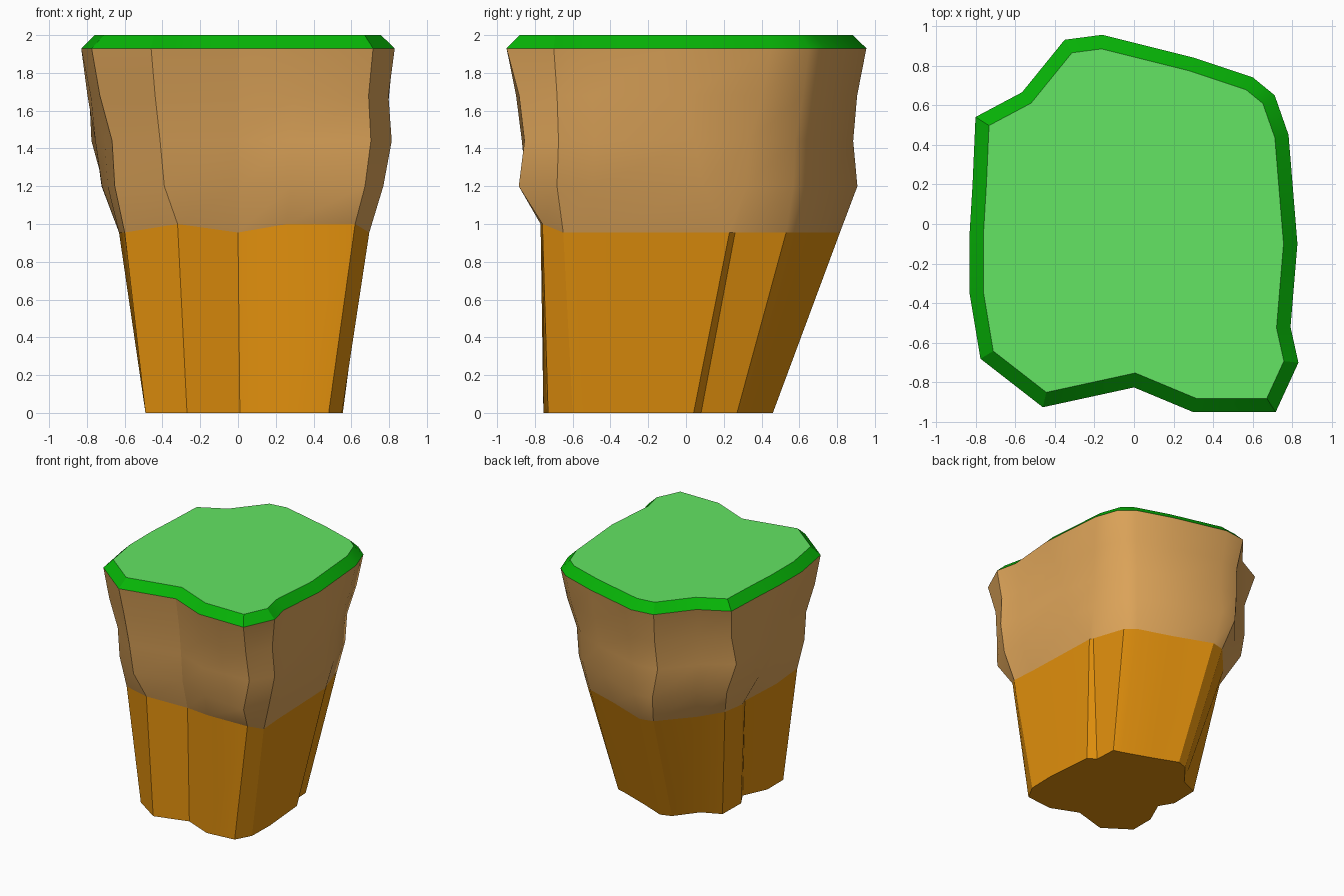
import bpy, bmesh, math
from mathutils import Vector

if "Cube" in bpy.data.objects:
    bpy.data.objects.remove(bpy.data.objects["Cube"])

# Outline columns, counter-clockwise from the front left:
# bottom x,y | waist x,y | top x,y
COLS = [
    (-.27, -.74, -.32, -.76, -.46, -.925), (.01, -.66, 0, -.67, 0, -.825),
    (.24, -.755, .26, -.77, .30, -.95), (.48, -.73, .62, -.76, .715, -.95),
    (.55, -.60, .695, -.65, .83, -.70), (.555, -.37, .68, -.45, .79, -.52),
    (.52, .04, .655, .23, .825, -.10), (.45, .08, .64, .26, .78, .45),
    (.44, .27, .55, .53, .71, .65), (.37, .29, .47, .60, .60, .74),
    (.12, .38, .19, .69, .30, .84), (-.08, .46, -.14, .815, -.16, .955),
    (-.17, .43, -.25, .79, -.35, .93), (-.31, .25, -.48, .53, -.565, .665),
    (-.465, .18, -.60, .34, -.80, .54), (-.47, -.06, -.63, .15, -.815, .20),
    (-.40, -.18, -.61, .09, -.83, -.05), (-.49, -.38, -.63, -.30, -.83, -.35),
    (-.49, -.59, -.60, -.62, -.775, -.68),
]
RIDGES = {0, 2, 3}                 # columns where the waist sits a little higher
STRONG = {3, 4, 5, 11, 12, 13, 14}  # columns that bulge out
WEAK = {7, 8, 9, 17, 18}           # columns that stay slim


def material(name, rgb):
    m = bpy.data.materials.new(name)
    m.diffuse_color = (*rgb, 1)
    m.use_nodes = True
    m.node_tree.nodes["Principled BSDF"].inputs["Base Color"].default_value = m.diffuse_color
    return m


orange = material("orange_earth", (.76, .28, .004))
tan = material("tan_rock", (.72, .37, .10))
rim_green = material("rim_green", (.002, .46, .002))
top_green = material("grass_green", (.125, .78, .125))


def inset(ring, dist, z):
    """Mitred inward offset of a counter-clockwise ring, raised to z."""
    out = []
    n = len(ring)
    for i, p in enumerate(ring):
        a = (p - ring[i - 1]).to_2d().normalized()
        b = (ring[(i + 1) % n] - p).to_2d().normalized()
        na, nb = Vector((-a.y, a.x)), Vector((-b.y, b.x))
        m = (na + nb) * (dist / (1 + na.dot(nb)))
        out.append(Vector((p.x + m.x, p.y + m.y, z)))
    return out


def loft(name, rings, mats, cap_bottom=False, cap_top=False, angle=30):
    """Skin stacked rings; a top cap takes the last material."""
    bm = bmesh.new()
    vs = [[bm.verts.new(p) for p in r] for r in rings]
    n = len(rings[0])
    for lo, hi in zip(vs, vs[1:]):
        for i in range(n):
            j = (i + 1) % n
            bm.faces.new((lo[i], lo[j], hi[j], hi[i]))
    if cap_bottom:
        bm.faces.new(vs[0][::-1])
    if cap_top:
        bm.faces.new(vs[-1]).material_index = len(mats) - 1
    me = bpy.data.meshes.new(name)
    bm.to_mesh(me)
    bm.free()
    for m in mats:
        me.materials.append(m)
    ob = bpy.data.objects.new(name, me)
    bpy.context.collection.objects.link(ob)
    bpy.ops.object.select_all(action='DESELECT')
    ob.select_set(True)
    bpy.context.view_layer.objects.active = ob
    bpy.ops.object.shade_smooth_by_angle(angle=math.radians(angle))
    return ob


bottom = [Vector((c[0], c[1], 0)) for c in COLS]
waist = [Vector((c[2], c[3], 1.0 if i in RIDGES else .955))
         for i, c in enumerate(COLS)]
top = [Vector((c[4], c[5], 1.93)) for c in COLS]


def between(z, strong, medium, weak):
    """Ring between waist and top; each factor is an (x, y) blend."""
    ring = []
    for i, (w, t) in enumerate(zip(waist, top)):
        fx, fy = strong if i in STRONG else weak if i in WEAK else medium
        ring.append(Vector((w.x + (t.x - w.x) * fx,
                            w.y + (t.y - w.y) * fy, z)))
    return ring


# Tapered lower earth
loft("lower_earth", [bottom, waist], [orange], cap_bottom=True, angle=28)

# Bulging upper rock
loft("upper_rock", [waist,
                    between(1.2, (.55, .66), (.50, .42), (.30, .32)),
                    between(1.44, (.88, .50), (.66, .55), (.38, .40)),
                    between(1.68, (.75, .65), (.85, .72), (.75, .75)),
                    top], [tan], angle=31)

# Grass slab with bevelled rim
loft("grass_top", [top, inset(top, .07, 2.0)], [rim_green, top_green],
     cap_top=True, angle=25)
